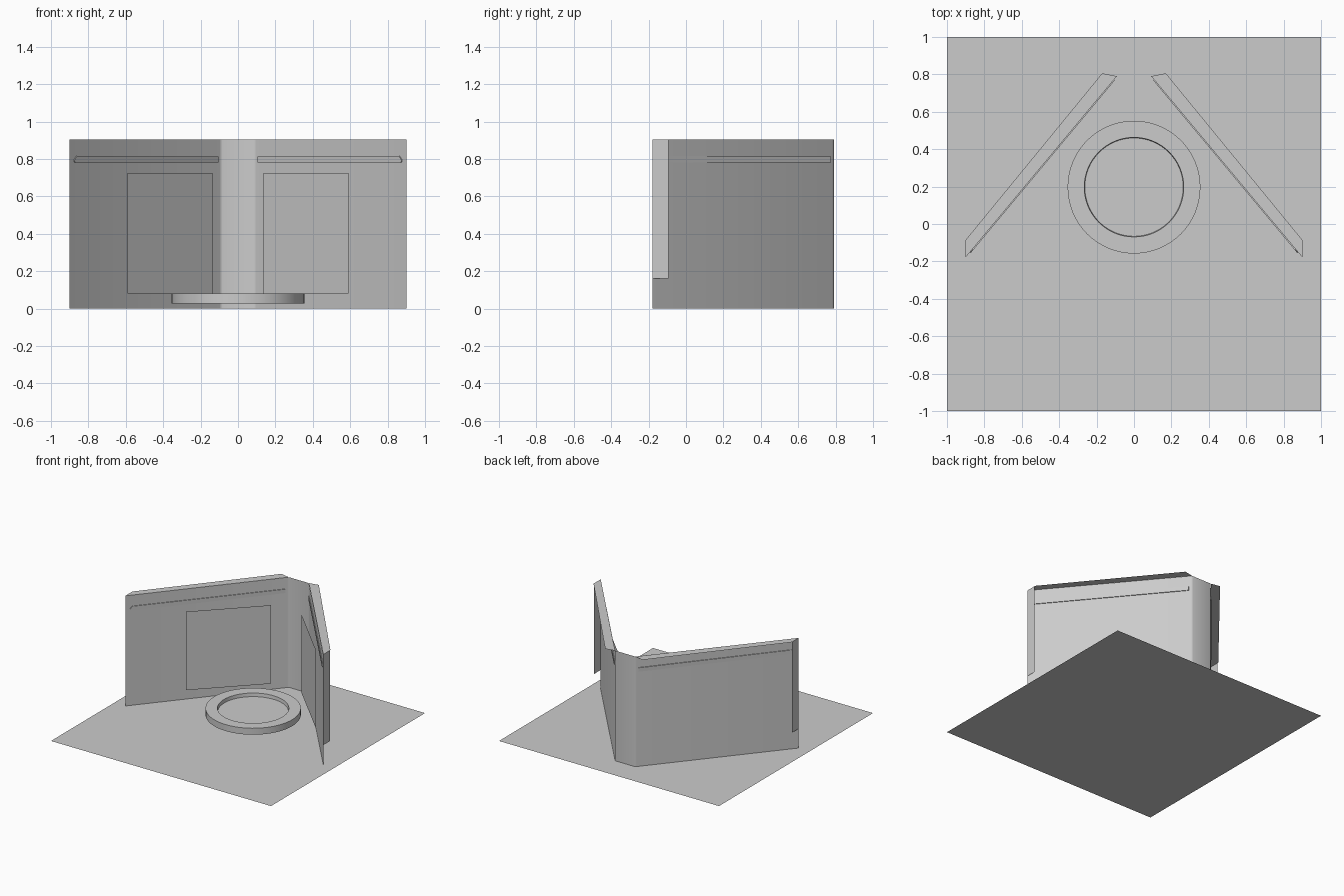
import bpy, bmesh, math
from mathutils import Vector

if "Cube" in bpy.data.objects:
    bpy.data.objects.remove(bpy.data.objects["Cube"])

TOP = 0.905
END, BACK = (0.9, -0.178), (0.092, 0.79)   # wall line, right side


def make(name, verts, faces, smooth=None):
    me = bpy.data.meshes.new(name)
    me.from_pydata(verts, [], faces)
    ob = bpy.data.objects.new(name, me)
    bpy.context.collection.objects.link(ob)
    if smooth:
        bpy.context.view_layer.objects.active = ob
        ob.select_set(True)
        bpy.ops.object.shade_smooth_by_angle(angle=math.radians(smooth))
        ob.select_set(False)
    return ob


def sheet(name, path, z0, z1, smooth=None):
    """Upright single-sided sheet following a plan path."""
    n = len(path)
    verts = [(x, y, z) for z in (z0, z1) for x, y in path]
    faces = [(i, i + 1, n + i + 1, n + i) for i in range(n - 1)]
    return make(name, verts, faces, smooth)


# floor
make("floor", [(-1, -1, 0), (1, -1, 0), (1, 1, 0), (-1, 1, 0)], [(0, 1, 2, 3)])

# folded wall with softened corners
half = [(0.083, 0.79), (0.090, 0.788), (0.098, 0.782), END]
path = [(-x, y) for x, y in reversed(half)] + half
sheet("wall", path, 0, TOP, 30)

u = (Vector(BACK) - Vector(END)).normalized()     # along the wall
n = Vector((-u.y, u.x))                           # across the wall
for side, s in (("left", -1), ("right", 1)):
    # folded top flange
    pts = [END, (0.9, -0.085), (0.17, 0.806), (0.092, 0.79)]
    make(side + "_top_flange", [(s * x, y, TOP) for x, y in pts],
         [(0, 1, 2, 3) if s > 0 else (3, 2, 1, 0)])
    # folded end flange
    sheet(side + "_end_flange", [(s * 0.9, -0.178), (s * 0.9, -0.093)], 0.16, TOP)
    # picture panel standing at 45 degrees in front of the wall
    p = [(s * 0.59, 0.17), (s * 0.137, 0.627)]
    sheet(side + "_panel", p if s < 0 else p[::-1], 0.08, 0.725)
    # rail through the wall, outer end chamfered
    length = (Vector(BACK) - Vector(END)).length
    prof = [(0.035, 0.785), (0.045, 0.78), (length - 0.025, 0.78),
            (length - 0.025, 0.812), (0.055, 0.815), (0.035, 0.795)]
    verts = []
    for t in (-0.006, 0.006):
        for d, z in prof:
            q = Vector(END) + u * d + n * t
            verts.append((s * q.x, q.y, z))
    k = len(prof)
    faces = [tuple(range(k)), tuple(range(2 * k - 1, k - 1, -1))]
    faces += [(i, i + k, (i + 1) % k + k, (i + 1) % k) for i in range(k)]
    rail = make(side + "_rail", verts, faces)
    bm = bmesh.new()
    bm.from_mesh(rail.data)
    bmesh.ops.recalc_face_normals(bm, faces=bm.faces)
    bm.to_mesh(rail.data)
    bm.free()

# round plinth with recessed top, revolved from a profile
prof = [(0.355, 0.027), (0.355, 0.08), (0.266, 0.08), (0.263, 0.052)]
N = 64
verts = [(r * math.cos(2 * math.pi * i / N), 0.197 + r * math.sin(2 * math.pi * i / N), z)
         for r, z in prof for i in range(N)]
faces = [(j * N + i, j * N + (i + 1) % N, (j + 1) * N + (i + 1) % N, (j + 1) * N + i)
         for j in range(len(prof) - 1) for i in range(N)]
faces += [tuple(range(N - 1, -1, -1)), tuple(range(3 * N, 4 * N))]
make("round_plinth", verts, faces, 30)
